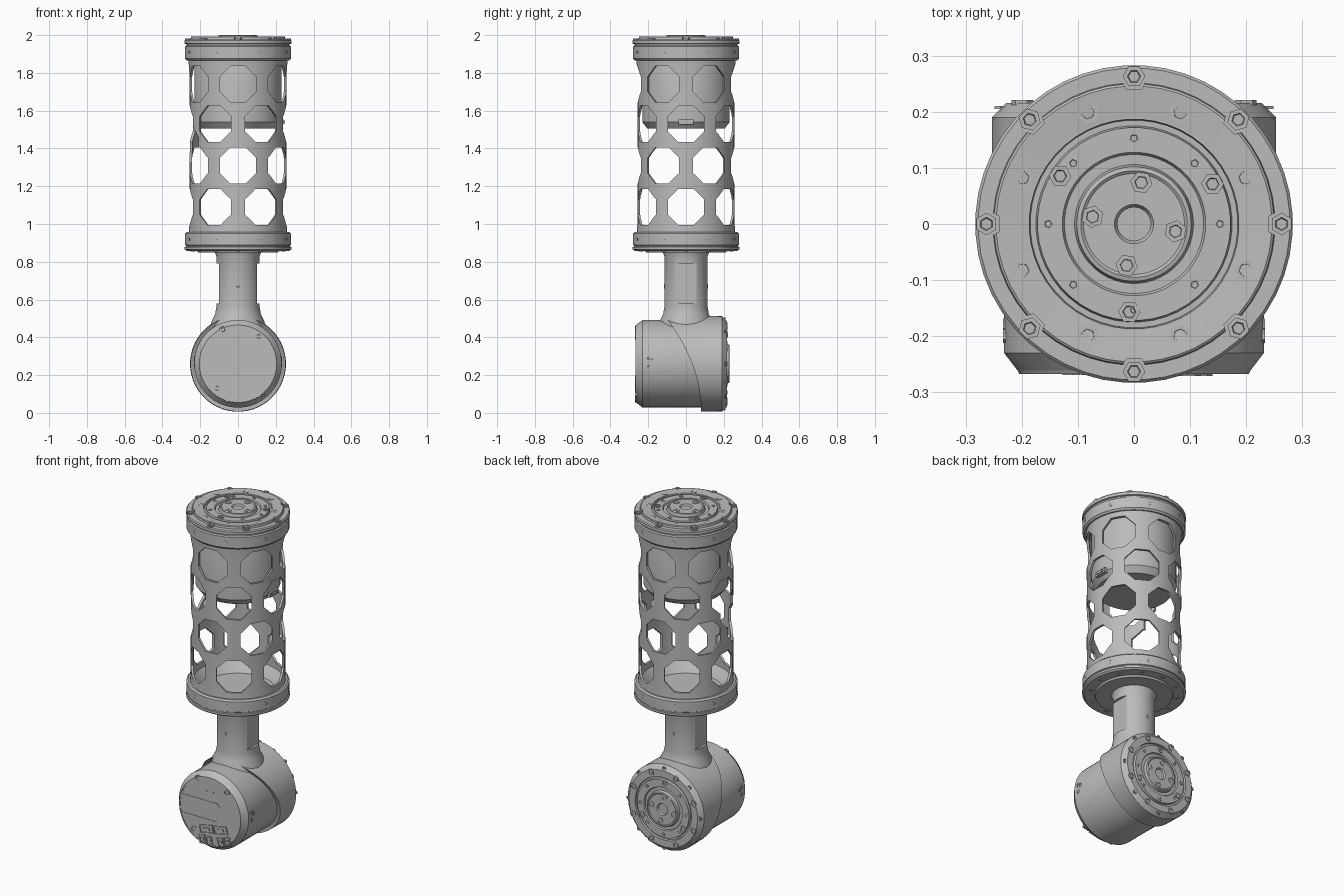
import bpy, bmesh
from math import pi, radians, sin, cos
from mathutils import Matrix, Vector

if "Cube" in bpy.data.objects:
    bpy.data.objects.remove(bpy.data.objects["Cube"])

GREY = (0.5, 0.5, 0.5, 1)
metal = bpy.data.materials.new("grey metal")
metal.use_nodes = True
metal.diffuse_color = GREY
metal.node_tree.nodes["Principled BSDF"].inputs["Base Color"].default_value = GREY

T = lambda x, y, z: Matrix.Translation((x, y, z))
R = lambda deg, axis: Matrix.Rotation(radians(deg), 4, axis)
HERE = [Matrix()]
SOLID = []


def finish(name, bm, helper=False):
    bmesh.ops.remove_doubles(bm, verts=bm.verts, dist=1e-5)
    bmesh.ops.recalc_face_normals(bm, faces=bm.faces)
    mesh = bpy.data.meshes.new(name)
    bm.to_mesh(mesh)
    bm.free()
    ob = bpy.data.objects.new(name, mesh)
    bpy.context.collection.objects.link(ob)
    mesh.materials.append(metal)
    if helper:
        ob.hide_render = True
        ob.hide_set(True)
    else:
        SOLID.append(ob)
    return ob


def lathe(name, profile, places=HERE, segs=48, closed=False, helper=False, shape=None):
    """Turn an (r, z) profile round local z, once per placement matrix."""
    bm = bmesh.new()
    for m in places:
        rings = []
        for k in range(segs):
            a = 2 * pi * (k + 0.5) / segs
            pts = [Vector((r * cos(a), r * sin(a), z)) for r, z in profile]
            if shape:
                pts = [shape(i, p) for i, p in enumerate(pts)]
            rings.append([bm.verts.new(m @ p) for p in pts])
        n = len(profile)
        for k in range(segs):
            a, b = rings[k], rings[(k + 1) % segs]
            for i in range(n if closed else n - 1):
                j = (i + 1) % n
                bm.faces.new((a[i], a[j], b[j], b[i]))
    bmesh.ops.dissolve_degenerate(bm, dist=1e-6, edges=bm.edges)
    return finish(name, bm, helper)


def boxes(name, items, helper=False):
    """Boxes given as (matrix, size)."""
    bm = bmesh.new()
    for m, size in items:
        bmesh.ops.create_cube(bm, size=1, matrix=m @ Matrix.Diagonal((*size, 1)))
    return finish(name, bm, helper)


def cut(ob, cutter):
    mod = ob.modifiers.new("cut", "BOOLEAN")
    mod.operation, mod.solver, mod.object = "DIFFERENCE", "EXACT", cutter


def around(count, radius, z, start=0.0, base=Matrix()):
    return [base @ R(start + 360 * k / count, "Z") @ T(radius, 0, z) for k in range(count)]


def radial(az, z):
    """Local z points outwards, az degrees from the front."""
    return R(az, "Z") @ T(0, 0, z) @ R(90, "X")


# Two identical rotary drives: one in the tube, one in the lower joint
UPPER = T(0, 0, 2)
LOWER = T(0, 0.23, 0.26) @ R(-90, "X")
DRIVE = [(0, -0.014), (0.03, -0.014), (0.035, -0.004), (0.09, -0.004), (0.095, 0),
         (0.102, -0.002), (0.106, -0.02), (0.124, -0.02), (0.128, -0.012),
         (0.172, -0.012), (0.175, -0.026), (0.185, -0.026), (0.187, -0.014),
         (0.225, -0.014), (0.232, -0.03), (0.232, -0.46), (0.205, -0.495), (0, -0.495)]
SCREW = [(0.02, -0.005), (0.02, 0.004), (0.012, 0.004), (0.009, -0.004), (0, -0.004)]
SMALL = [(r * 0.6, z * 0.6) for r, z in SCREW]
for side, m in (("upper", UPPER), ("lower", LOWER)):
    lathe(side + "_drive", DRIVE, [m])
    lathe(side + "_flange_bolts", SCREW, around(8, 0.215, -0.013, 22.5, m), 6)
    lathe(side + "_hub_bolts", SCREW, around(4, 0.075, -0.005, 80, m), 6)
    lathe(side + "_ring_bolts", SCREW, around(3, 0.157, -0.012, 27, m), 6)
    lathe(side + "_ring_pins", SMALL, around(8, 0.153, -0.012, 0, m), 5)
boxes("upper_drive_socket", [(T(0.232, 0, 1.54), (0.02, 0.08, 0.028)),
                             (T(0.24, 0, 1.54), (0.015, 0.05, 0.014))])

# Perforated tube
tube = lathe("perforated_tube", [(0.262, 0.94), (0.258, 1.0), (0.258, 1.8), (0.264, 1.88),
                                 (0.245, 1.88), (0.245, 0.94)], closed=True)
holes = []
for row, z in enumerate((1.74, 1.53, 1.31, 1.09)):
    holes += [radial(60 * k + 30 * (row % 2), z) for k in range(6)]
PLUG = [(0, 0.15), (0.104, 0.15), (0.104, 0.4), (0, 0.4)]
cut(tube, lathe("tube_hole_cutter", PLUG, holes, 8, helper=True))
cut(tube, lathe("side_opening_cutter", PLUG, [radial(-76, 1.42)], 8, helper=True))

# Top collar and notched lid
lathe("top_collar", [(0.236, 1.87), (0.272, 1.865), (0.281, 1.875), (0.281, 1.94),
                     (0.274, 1.945), (0.274, 1.952), (0.283, 1.955), (0.283, 1.972),
                     (0.278, 1.978), (0.236, 1.978)], closed=True)
lid = lathe("top_lid", [(0.19, 1.96), (0.254, 1.96), (0.25, 1.99), (0.246, 1.993),
                        (0.19, 1.988)], closed=True)
cut(lid, lathe("lid_notch_cutter", [(0, -0.005), (0.026, -0.005), (0.026, 0.05), (0, 0.05)],
               around(8, 0.262, 1.978), 6, helper=True))
lathe("lid_screws", SCREW, around(8, 0.263, 1.979), 6)

# Bottom collar closed by a plate
lathe("bottom_collar", [(0, 0.848), (0.21, 0.848), (0.215, 0.858), (0.272, 0.858),
                        (0.283, 0.866), (0.283, 0.878), (0.276, 0.88), (0.276, 0.886),
                        (0.281, 0.889), (0.281, 0.95), (0.272, 0.958), (0.245, 0.958),
                        (0.23, 0.94), (0.2, 0.9), (0, 0.9)])
collar_screws = [radial(22.5 + 45 * k, z) @ T(0, 0, 0.279)
                 for k in range(8) for z in (1.91, 0.92)]
lathe("collar_side_screws", SMALL, collar_screws, 8)
lathe("bottom_plate_screws", SMALL, [m @ R(180, "X") for m in around(12, 0.24, 0.858)], 8)

# Neck with flats milled on both sides
neck = lathe("neck", [(0, 0.42), (0.15, 0.42), (0.14, 0.485), (0.122, 0.52), (0.115, 0.56),
                      (0.115, 0.83), (0.125, 0.855), (0, 0.855)])
cut(neck, boxes("neck_flat_cutter", [(T(s * 0.15, 0, 0.685), (0.1, 0.3, 0.21))
                                     for s in (-1, 1)], helper=True))
lathe("neck_pins", SMALL, [radial(a, 0.67) @ T(0, 0, 0.114) for a in (0, 180)], 8)


# Lower joint sleeve: its front rim sweeps back towards the bottom
def sweep(i, p):
    if i in (0, 1):
        height = 0.25 - p.y
        p.z = -0.15 - 0.19 * (height / 0.5) ** 2
    return p


lathe("joint_sleeve", [(0.228, -0.2), (0.252, -0.2), (0.254, -0.04), (0.228, -0.014),
                       (0.187, -0.014), (0.187, -0.03), (0.228, -0.03)],
      [LOWER], closed=True, shape=sweep)
lathe("sleeve_edge_screws", SMALL, around(8, 0.238, -0.022, 0, LOWER), 6)

# Details on the closed front face and sides of the lower drive
FACE = T(0, -0.265, 0.26) @ R(90, "X")
lathe("front_rim", [(0.198, -0.004), (0.198, 0.002), (0.205, 0.002), (0.209, -0.006)],
      [FACE], closed=True)
lathe("front_face_screws", SCREW, [FACE @ T(x, y, 0) for x, y in
                                   ((-0.08, 0.18), (0.11, 0.145), (-0.11, -0.13))], 6)
lathe("status_dots", [(0.005, -0.003), (0.005, 0.002), (0, 0.002)],
      [FACE @ T(x, 0.12, 0) for x in (-0.02, 0.02)], 8)
sockets = []
for x, y, w in ((-0.025, -0.11, 0.085), (0.07, -0.095, 0.085), (-0.05, -0.175, 0.035),
                (-0.005, -0.175, 0.035), (0.07, -0.165, 0.035), (0.115, -0.15, 0.035)):
    m = FACE @ T(x, y, 0) @ R(12, "Z")
    sockets += [(m @ T(0, s * 0.022, 0), (w, 0.006, 0.012)) for s in (-1, 1)]
    sockets += [(m @ T(s * w / 2, 0, 0), (0.006, 0.05, 0.012)) for s in (-1, 1)]
    sockets.append((m, (w * 0.5, 0.016, 0.01)))
boxes("front_sockets", sockets)
boxes("front_badge_outline", [(FACE @ T(-0.07, y, 0), (0.23, 0.004, 0.005))
                              for y in (-0.05, 0.06)]
      + [(FACE @ T(x, 0.005, 0), (0.004, 0.08, 0.005)) for x in (-0.2, 0.065)]
      + [(FACE @ T(x, y, 0) @ R(a, "Z"), (0.024, 0.004, 0.005)) for x, y, a in
         ((0.055, 0.052, -45), (0.055, -0.042, 45), (-0.19, 0.052, 45), (-0.19, -0.042, -45))])
side_screws = [T(s * 0.231, y, z) @ R(s * 90, "Y") for s in (-1, 1)
               for y, z in ((-0.2, 0.25), (-0.18, 0.28), (-0.2, 0.29))]
lathe("drive_side_screws", SMALL, side_screws, 6)

# Smooth shading with crisp edges
bpy.ops.object.select_all(action="DESELECT")
for ob in SOLID:
    ob.select_set(True)
bpy.context.view_layer.objects.active = SOLID[0]
bpy.ops.object.shade_smooth_by_angle(angle=radians(30))
